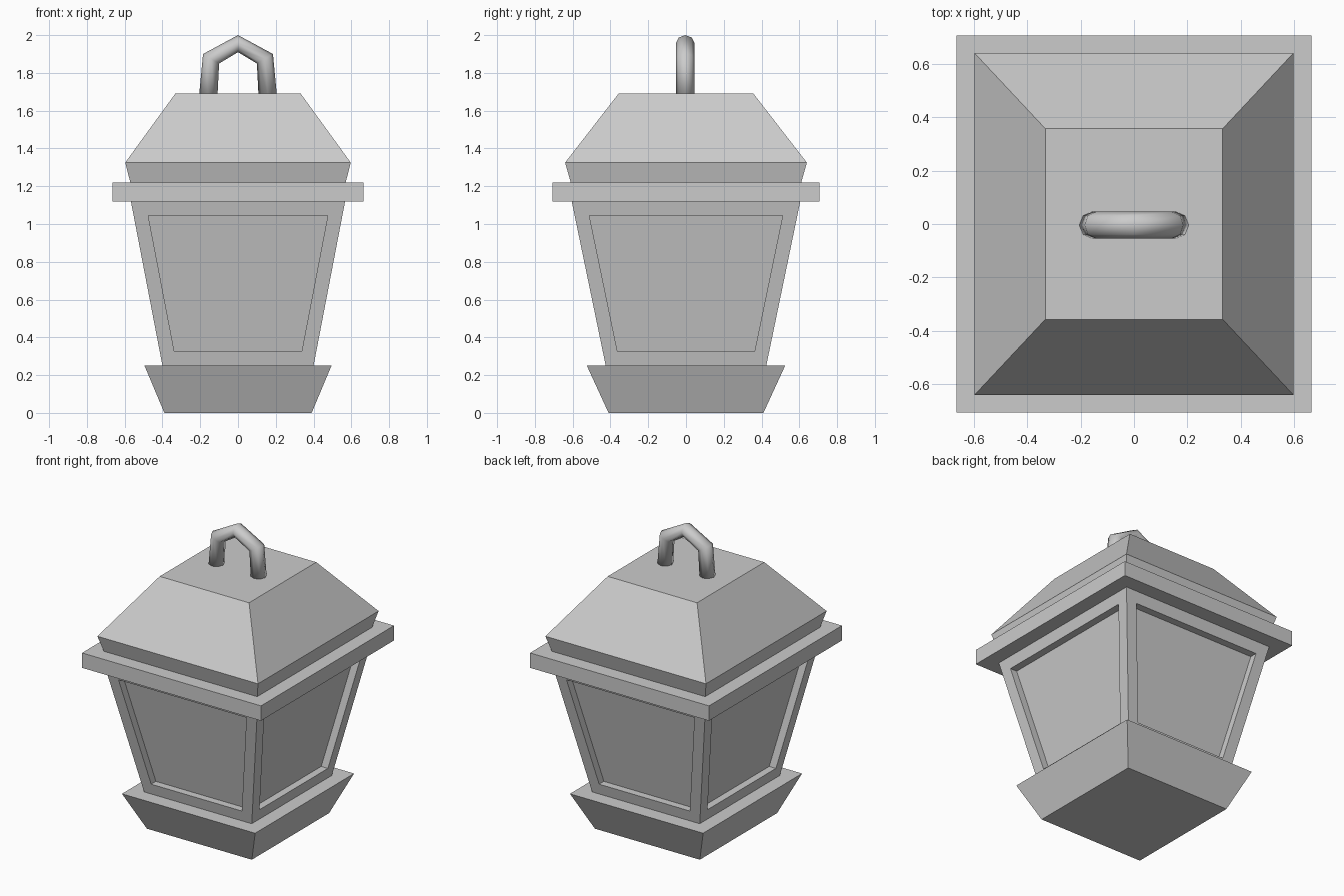
import bpy, bmesh, math
from mathutils import Vector

if "Cube" in bpy.data.objects:
    bpy.data.objects.remove(bpy.data.objects["Cube"])


def finish(bm, name, smooth=False):
    bmesh.ops.recalc_face_normals(bm, faces=bm.faces)
    mesh = bpy.data.meshes.new(name)
    bm.to_mesh(mesh)
    bm.free()
    for p in mesh.polygons:
        p.use_smooth = smooth
    ob = bpy.data.objects.new(name, mesh)
    bpy.context.collection.objects.link(ob)
    return ob


def loft(rings):
    """Skin closed rings of points and cap both ends; returns bmesh and side faces."""
    bm = bmesh.new()
    vs = [[bm.verts.new(p) for p in ring] for ring in rings]
    n = len(vs[0])
    sides = [bm.faces.new((a[i], a[(i + 1) % n], b[(i + 1) % n], b[i]))
             for a, b in zip(vs, vs[1:]) for i in range(n)]
    bm.faces.new(vs[0][::-1])
    bm.faces.new(vs[-1])
    bm.normal_update()
    return bm, sides


def rect(hx, hy, z):
    return [(-hx, -hy, z), (hx, -hy, z), (hx, hy, z), (-hx, hy, z)]


# Flared base
finish(loft([rect(0.39, 0.41, 0), rect(0.495, 0.525, 0.25)])[0], "base")

# Tapered body with a recessed pane on each side
bm, sides = loft([rect(0.40, 0.425, 0.25), rect(0.567, 0.605, 1.12)])
bmesh.ops.inset_individual(bm, faces=sides, thickness=0.076, use_even_offset=True)
panes = bmesh.ops.extrude_discrete_faces(bm, faces=sides)["faces"]
for f in panes:
    c = f.calc_center_median()
    if abs(c.x) > abs(c.y):
        d = Vector((-math.copysign(0.05, c.x), 0, 0))
    else:
        d = Vector((0, -math.copysign(0.05, c.y), 0))
    bmesh.ops.translate(bm, verts=f.verts, vec=d)
finish(bm, "lantern_body")

# Flat rim slab
finish(loft([rect(0.665, 0.706, 1.12), rect(0.665, 0.706, 1.22)])[0], "rim")

# Roof with undercut lower band
finish(loft([rect(0.57, 0.61, 1.22), rect(0.597, 0.64, 1.325),
             rect(0.332, 0.357, 1.69)])[0], "roof")

# Bent carrying handle: rings mitred between outer and inner outline (x, z)
half = [((0.207, 1.67), (0.109, 1.67)), ((0.185, 1.90), (0.10, 1.85))]
apex = [((0, 2.0), (0, 1.91))]
left = [((-o[0], o[1]), (-i[0], i[1])) for o, i in half]
rings = []
for o, i in left + apex + half[::-1]:
    o, i = Vector((o[0], 0, o[1])), Vector((i[0], 0, i[1]))
    rings.append([(o + i) / 2 + (o - i) / 2 * math.cos(a) + Vector((0, 0.05 * math.sin(a) - 0.004, 0))
                  for a in (k * math.tau / 8 for k in range(8))])
finish(loft(rings)[0], "handle", smooth=True)
